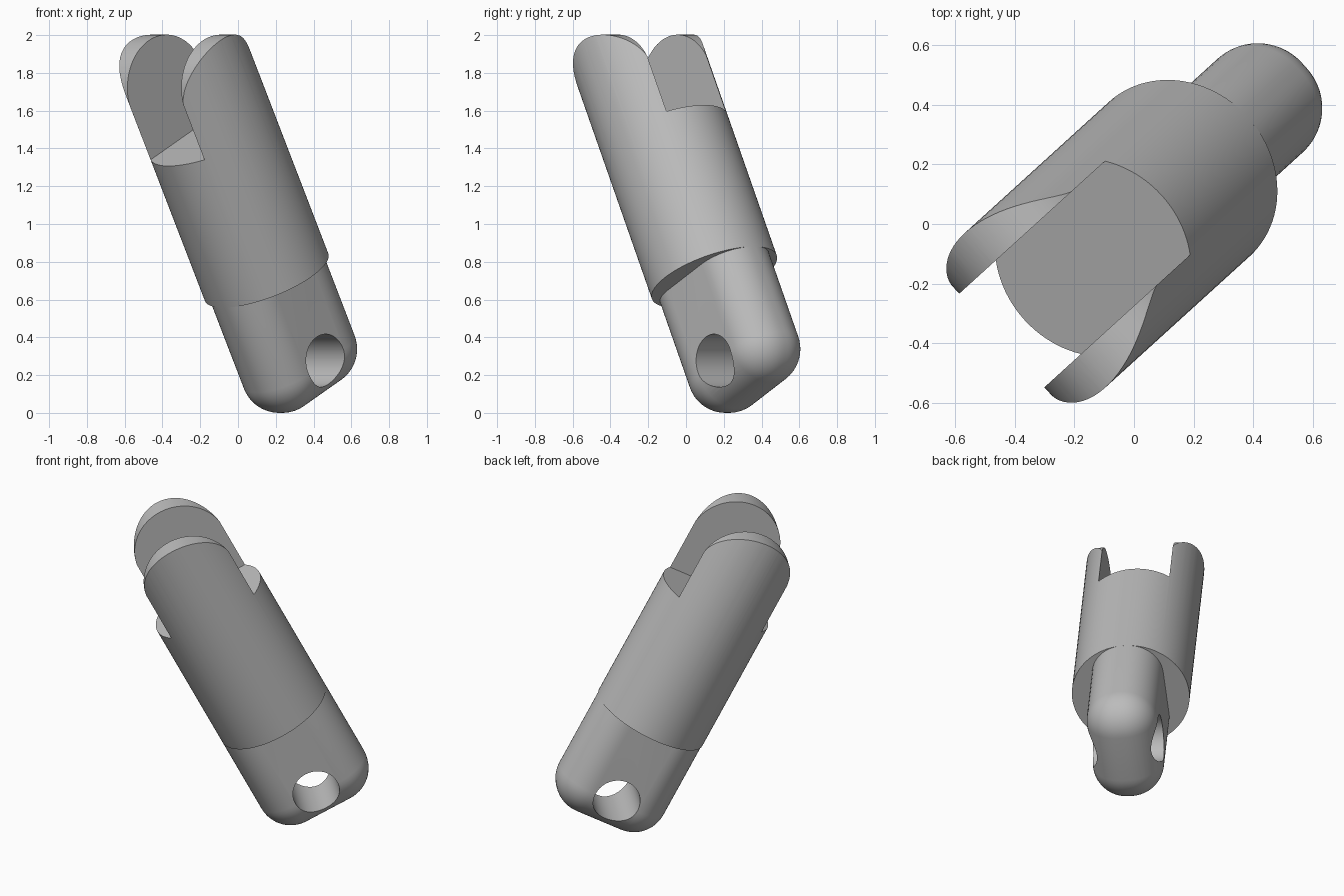
import bpy, bmesh, math
from mathutils import Matrix, Vector

cube = bpy.data.objects.get("Cube")
if cube:
    bpy.data.objects.remove(cube, do_unlink=True)

R, SLOT, TIP, FILLET = 0.35, 0.212, 0.282, 0.2
SHOULDER, SLOT_FLOOR, TIP_PIVOT = -0.317, 0.528, 0.812
TANG_END, PIN = -1.024, -0.815

grey = bpy.data.materials.new("steel grey")
grey.use_nodes = True
grey.diffuse_color = (0.5, 0.5, 0.5, 1)
grey.node_tree.nodes["Principled BSDF"].inputs["Base Color"].default_value = (0.5, 0.5, 0.5, 1)

# Tilted frame: X across the slot, Z along the link
axis_z = Vector((-0.385, -0.35, 1)).normalized()
axis_x = Vector((-axis_z.y, axis_z.x, 0)).normalized()
axis_y = axis_z.cross(axis_x)
frame = Matrix((axis_x, axis_y, axis_z)).transposed().to_4x4()
frame.translation = (0.043, 0.0515, 1)


def add(name, bm):
    bmesh.ops.recalc_face_normals(bm, faces=bm.faces[:])
    mesh = bpy.data.meshes.new(name)
    bm.to_mesh(mesh)
    bm.free()
    mesh.materials.append(grey)
    obj = bpy.data.objects.new(name, mesh)
    bpy.context.collection.objects.link(obj)
    return obj


def box(x, y, z0, z1):
    bm = bmesh.new()
    size = Matrix.Diagonal((2 * x, 2 * y, z1 - z0, 1))
    bmesh.ops.create_cube(bm, size=1, matrix=Matrix.Translation((0, 0, (z0 + z1) / 2)) @ size)
    return bm


def cylinder(radius, depth, matrix):
    bm = bmesh.new()
    bmesh.ops.create_cone(bm, cap_ends=True, segments=96, radius1=radius,
                          radius2=radius, depth=depth, matrix=matrix)
    return bm


def extrude_x(points, half):
    bm = bmesh.new()
    face = bm.faces.new([bm.verts.new((-half, y, z)) for y, z in points])
    side = bmesh.ops.extrude_face_region(bm, geom=[face])["geom"]
    verts = [g for g in side if isinstance(g, bmesh.types.BMVert)]
    bmesh.ops.translate(bm, verts=verts, vec=(2 * half, 0, 0))
    return bm


def cut(obj, cutter, operation):
    mod = obj.modifiers.new("cut", "BOOLEAN")
    mod.object, mod.operation, mod.solver = cutter, operation, "EXACT"
    bpy.context.view_layer.update()
    evaluated = obj.evaluated_get(bpy.context.evaluated_depsgraph_get())
    mesh = bpy.data.meshes.new_from_object(evaluated)
    obj.modifiers.clear()
    obj.data = mesh
    bpy.data.objects.remove(cutter, do_unlink=True)


# Round barrel with a rounded fork at its upper end
top = 1.3
barrel = add("barrel_fork", cylinder(R, top - SHOULDER,
             Matrix.Translation((0, 0, (top + SHOULDER) / 2))))
arc = [(TIP * math.cos(math.pi * i / 48), TIP_PIVOT + TIP * math.sin(math.pi * i / 48))
       for i in range(49)]
outline = [(-0.5, TIP_PIVOT), (-0.5, -0.6), (0.5, -0.6), (0.5, TIP_PIVOT)] + arc
cut(barrel, add("tip_outline", extrude_x(outline, 0.6)), "INTERSECT")
cut(barrel, add("slot", box(SLOT, 0.6, SLOT_FLOOR, 1.6)), "DIFFERENCE")

# Flat tang with rounded edges and a pin hole
bm = box(SLOT, R - 0.0005, TANG_END, SHOULDER + 0.005)
edges = [e for e in bm.edges if min(v.co.z for v in e.verts) < SHOULDER]
bmesh.ops.bevel(bm, geom=edges, offset=FILLET, offset_type="OFFSET",
                segments=14, profile=0.5, affect="EDGES")
tang = add("tang", bm)
cut(tang, add("pin_hole", cylinder(0.14, 1, Matrix.Translation((0, 0, PIN))
              @ Matrix.Rotation(math.pi / 2, 4, "Y"))), "DIFFERENCE")

# Tilt into place and smooth the curved surfaces
bpy.ops.object.select_all(action="DESELECT")
for obj in (barrel, tang):
    obj.matrix_world = frame
    obj.select_set(True)
bpy.context.view_layer.objects.active = barrel
bpy.ops.object.shade_smooth_by_angle(angle=math.radians(30))
